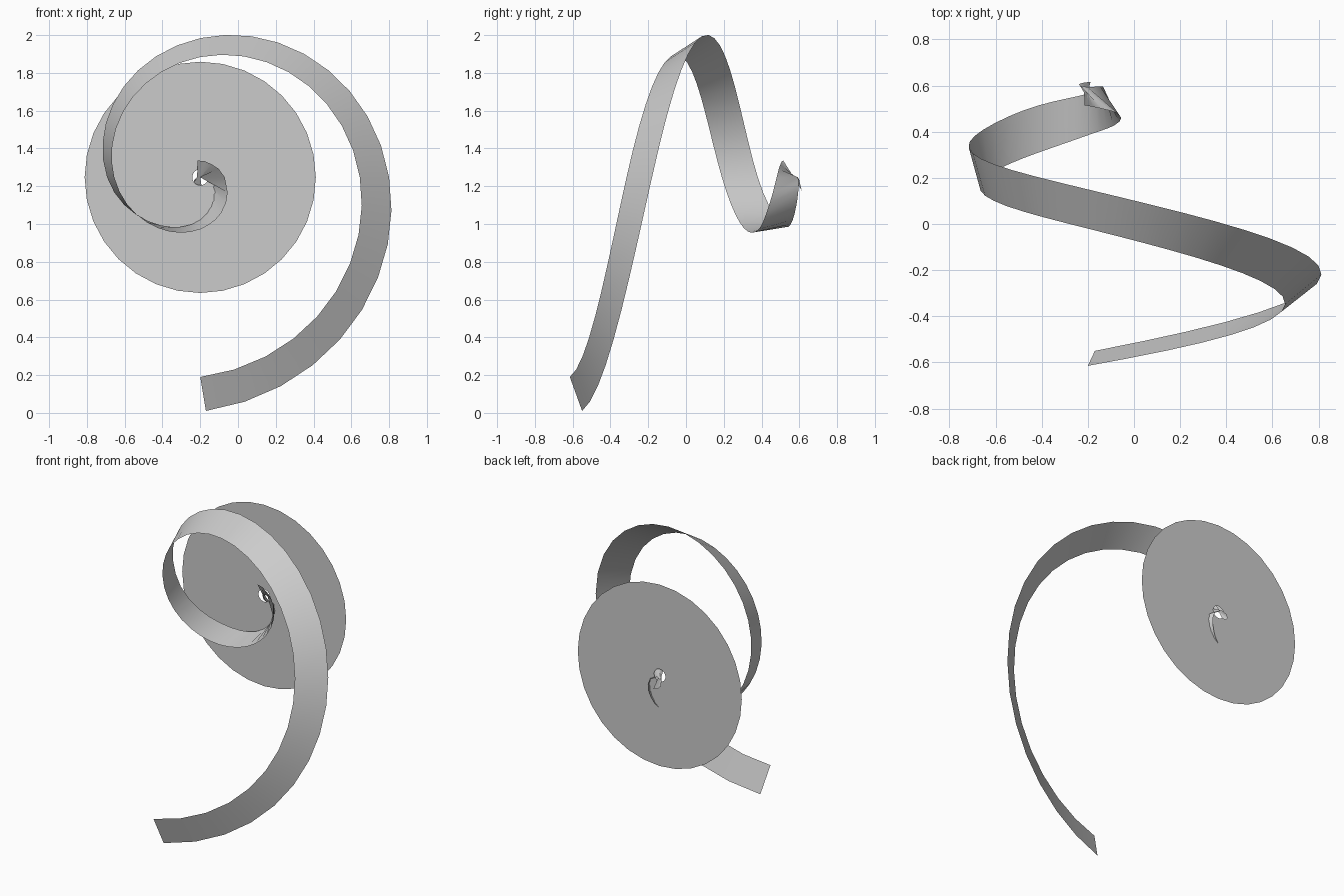
import bpy, bmesh
from math import sin, cos, radians, pi

if "Cube" in bpy.data.objects:
    bpy.data.objects.remove(bpy.data.objects["Cube"])

CX, CZ = -0.2, 1.247          # spiral axis
DISC_Y, DISC_R, HOLE_R, SIDES = 0.565, 0.612, 0.042, 32

# angle from straight down, then radius and y of the front and rear ribbon edges
KEYS = [
    (0, 1.057, -0.615, 1.237, -0.55),
    (90, 0.845, -0.315, 1.0, -0.18),
    (180, 0.637, -0.02, 0.737, 0.15),
    (270, 0.455, 0.19, 0.493, 0.38),
    (315, 0.36, 0.295, 0.345, 0.505),
    (360, 0.275, 0.385, 0.225, 0.565),
    (390, 0.22, 0.425, 0.13, 0.59),
    (421, 0.166, 0.46, 0.06, 0.597),
    (450, 0.13, 0.48, 0.0, 0.593),
    (499, 0.092, 0.50, -0.06, 0.607),
    (549, 0.09, 0.515, -0.075, 0.617),
]


def slope(i, c):
    a, b = KEYS[max(i - 1, 0)], KEYS[min(i + 1, len(KEYS) - 1)]
    return (b[c] - a[c]) / (b[0] - a[0])


def sample(phi, c):
    """Smooth (Hermite) interpolation of one key column."""
    i = max(k for k in range(len(KEYS) - 1) if KEYS[k][0] <= phi)
    h = KEYS[i + 1][0] - KEYS[i][0]
    t = (phi - KEYS[i][0]) / h
    return ((2*t**3 - 3*t**2 + 1) * KEYS[i][c] + (t**3 - 2*t**2 + t) * h * slope(i, c)
            + (3*t**2 - 2*t**3) * KEYS[i + 1][c] + (t**3 - t**2) * h * slope(i + 1, c))


def polar(phi, r, y):
    a = radians(phi)
    return (CX + r * sin(a), y, CZ - r * cos(a))


def strip(name, rows, closed=False):
    """Mesh strip between two edge curves."""
    bm = bmesh.new()
    vs = [[bm.verts.new(p) for p in row] for row in rows]
    pairs = list(zip(vs, vs[1:])) + ([(vs[-1], vs[0])] if closed else [])
    for (a, b), (c, d) in pairs:
        bm.faces.new((a, c, d, b))
    mesh = bpy.data.meshes.new(name)
    bm.to_mesh(mesh)
    bm.free()
    ob = bpy.data.objects.new(name, mesh)
    bpy.context.collection.objects.link(ob)
    return ob


# Spiral ribbon, coarser at its inner end
angles = [10 * i for i in range(40)] + [405, 421, 450, 475, 499, 525, 549]
rows = []
for phi in angles:
    lead = 1.4 * max(0, 1 - phi / 90)
    rows.append((polar(phi, sample(phi, 1), sample(phi, 2)),
                 polar(phi + lead, sample(phi, 3), sample(phi, 4))))
ribbon = strip("spiral_ribbon", rows)
for p in ribbon.data.polygons:
    p.use_smooth = True

# Flat disc with a small centre hole
strip("back_disc", [(polar(360 * i / SIDES, HOLE_R, DISC_Y), polar(360 * i / SIDES, DISC_R, DISC_Y))
                    for i in range(SIDES)], closed=True)
